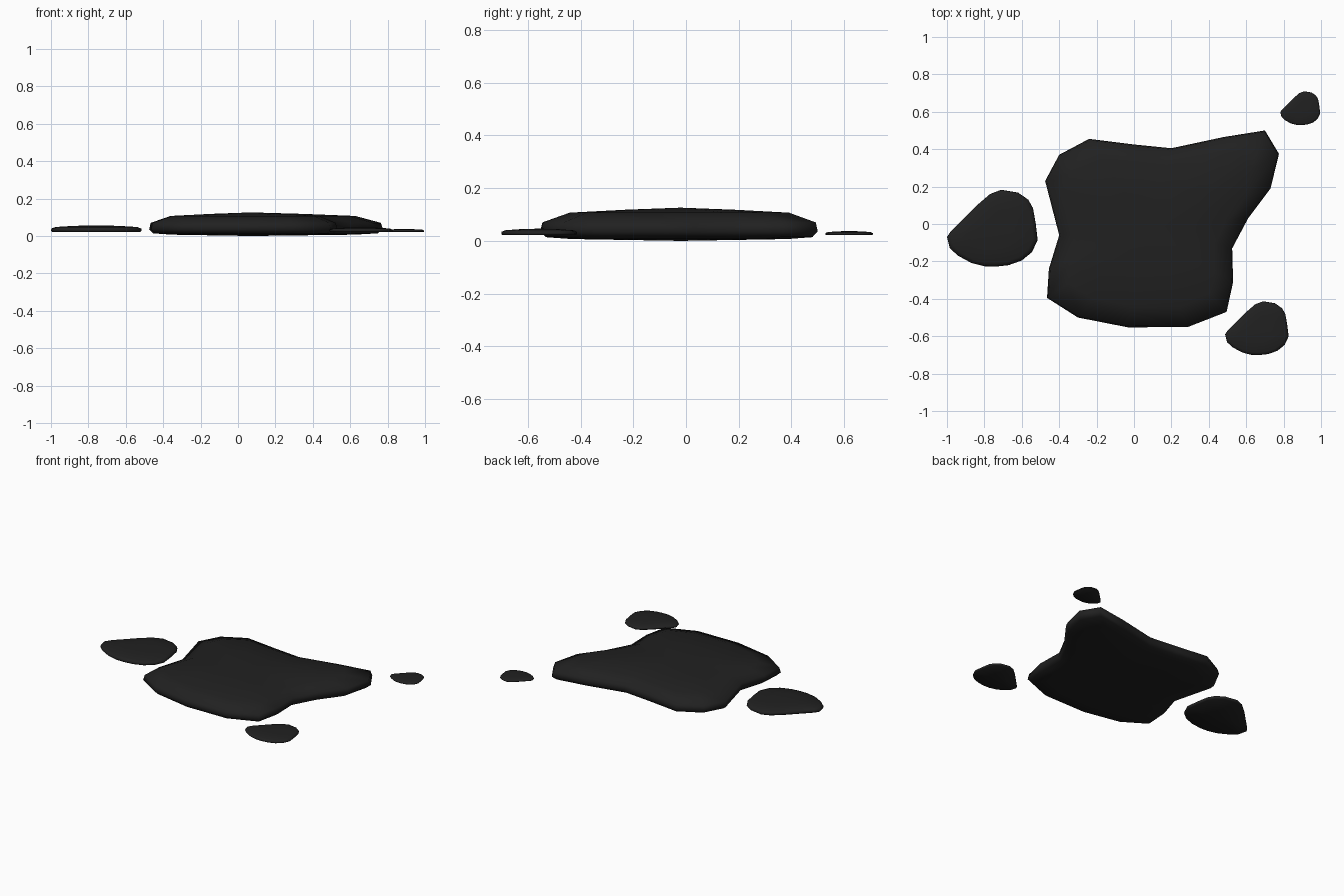
import bpy, bmesh, math

if "Cube" in bpy.data.objects:
    bpy.data.objects.remove(bpy.data.objects["Cube"])

mat = bpy.data.materials.new("black_liquid")
mat.diffuse_color = (0.015, 0.015, 0.015, 1)
mat.use_nodes = True
mat.node_tree.nodes["Principled BSDF"].inputs["Base Color"].default_value = mat.diffuse_color


def blob(name, outline, centre, rings, z_bottom, z_top):
    """Stack scaled copies of an outline (scale, z) and close both ends with a fan."""
    cx, cy = centre
    bm = bmesh.new()
    loops = [[bm.verts.new((cx + (x - cx) * s, cy + (y - cy) * s, z)) for x, y in outline]
             for s, z in rings]
    low = bm.verts.new((cx, cy, z_bottom))
    high = bm.verts.new((cx, cy, z_top))
    n = len(outline)
    for i in range(n):
        j = (i + 1) % n
        for a, b in zip(loops, loops[1:]):
            bm.faces.new((a[i], a[j], b[j], b[i]))
        bm.faces.new((low, loops[0][j], loops[0][i]))
        bm.faces.new((high, loops[-1][i], loops[-1][j]))
    bmesh.ops.recalc_face_normals(bm, faces=bm.faces)
    for f in bm.faces:
        f.smooth = True
    mesh = bpy.data.meshes.new(name)
    bm.to_mesh(mesh)
    bm.free()
    mesh.materials.append(mat)
    obj = bpy.data.objects.new(name, mesh)
    bpy.context.collection.objects.link(obj)
    return obj


# Main puddle
puddle = [(-.475, .23), (-.40, .37), (-.24, .455), (0, .425), (.2, .405), (.48, .465),
          (.70, .50), (.775, .375), (.73, .19), (.61, .03), (.525, -.13), (.53, -.31),
          (.495, -.47), (.29, -.55), (-.03, -.553), (-.30, -.50), (-.465, -.395),
          (-.455, -.24), (-.40, -.06)]
blob("main_puddle", puddle, (.07, -.02),
     [(.45, .004), (.78, .007), (.96, .014), (1, .035), (.985, .07), (.79, .107), (.4, .118)],
     0.0, .126)

# Droplets: one outline, scaled and moved to three places
drop = [(-1, -.07), (-.985, -.13), (-.94, -.17), (-.87, -.208), (-.8, -.226), (-.74, -.228),
        (-.67, -.22), (-.60, -.195), (-.545, -.15), (-.515, -.085), (-.525, 0), (-.54, .085),
        (-.565, .13), (-.62, .168), (-.71, .183), (-.77, .16), (-.84, .10), (-.92, .02),
        (-.98, -.04)]
ox, oy = -.7575, -.0225
for name, x, y, k in (("large_droplet", -.7575, -.0225, 1),
                      ("medium_droplet", .657, -.557, .70),
                      ("small_droplet", .889, .619, .44)):
    pts = [(x + (px - ox) * k, y + (py - oy) * k) for px, py in drop]
    z0 = .022
    blob(name, pts, (x, y),
         [(.97, z0), (1, z0 + .006 * k), (.99, z0 + .018 * k), (.9, z0 + .026 * k),
          (.5, z0 + .032 * k)], z0, z0 + .035 * k)
